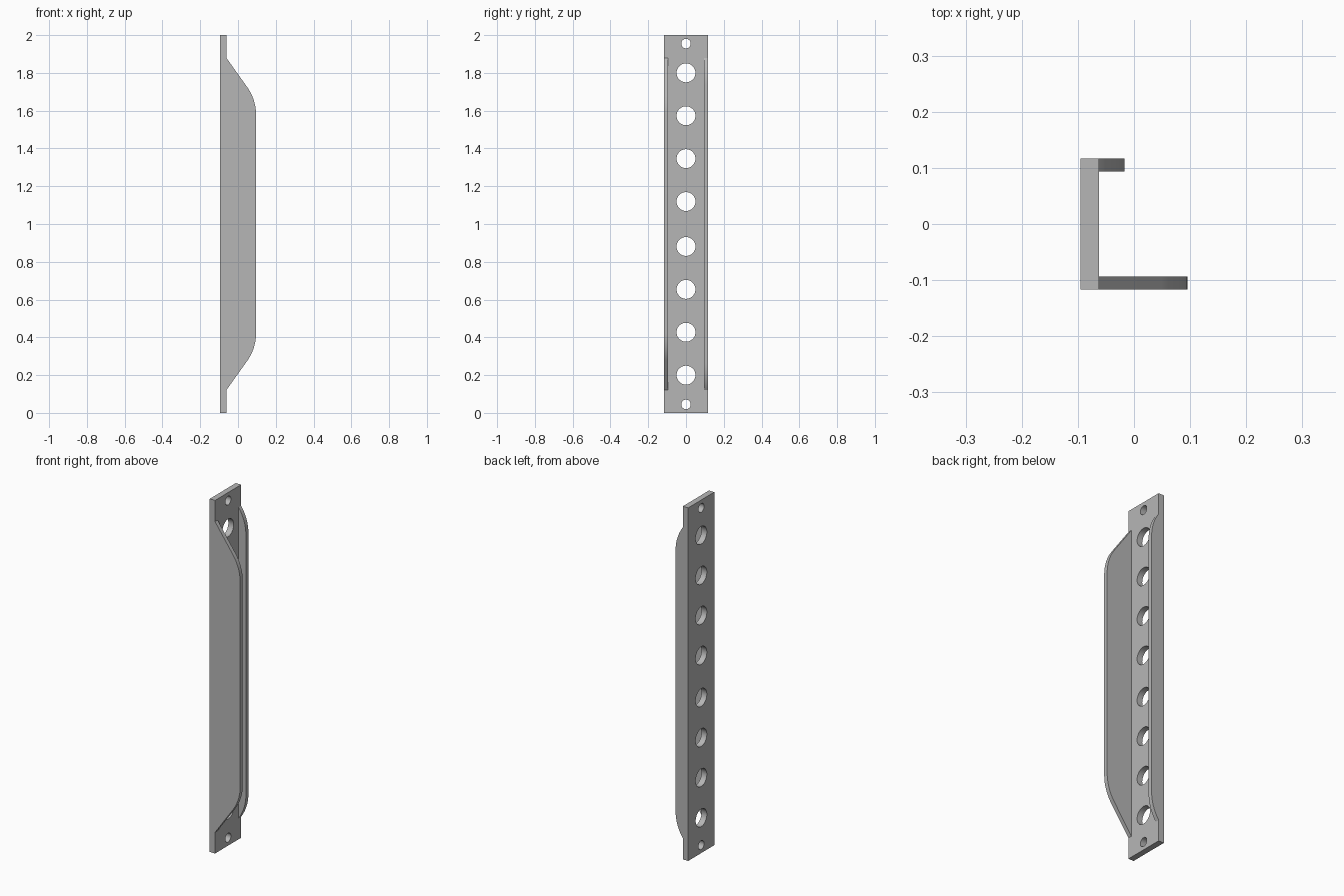
import bpy, bmesh, math
from mathutils import Matrix, Vector

if "Cube" in bpy.data.objects:
    bpy.data.objects.remove(bpy.data.objects["Cube"], do_unlink=True)

LENGTH = 2.0
HALF_W = 0.117          # half width of the bracket in y
BACK, FACE = -0.0955, -0.062   # plate thickness range in x
SHEET = 0.023           # flange thickness
END = 0.12              # bare plate length at each end
BEND_RADIUS = 0.25
SLOPE = Vector((0.58, 0.815)).normalized()   # direction of sloped ends in x, z

steel = bpy.data.materials.new("grey_steel")
steel.use_nodes = True
steel.diffuse_color = (0.47, 0.47, 0.47, 1)
steel.node_tree.nodes["Principled BSDF"].inputs["Base Color"].default_value = (0.47, 0.47, 0.47, 1)


def make_object(name, bm):
    bmesh.ops.recalc_face_normals(bm, faces=bm.faces)
    mesh = bpy.data.meshes.new(name)
    bm.to_mesh(mesh)
    bm.free()
    mesh.materials.append(steel)
    obj = bpy.data.objects.new(name, mesh)
    bpy.context.collection.objects.link(obj)
    return obj


def activate(obj):
    bpy.ops.object.select_all(action='DESELECT')
    obj.select_set(True)
    bpy.context.view_layer.objects.active = obj


def smooth(obj):
    activate(obj)
    bpy.ops.object.shade_smooth_by_angle(angle=math.radians(30))


def flange(name, reach, y):
    """Sheet with sloped, rounded ends, rising from the plate to x = reach."""
    start = Vector((FACE, END))
    corner = start + SLOPE * ((reach - FACE) / SLOPE.x)
    angle = math.atan2(SLOPE.x, SLOPE.y)
    tangent = min(BEND_RADIUS * math.tan(angle / 2), (corner - start).length * 0.999)
    radius = tangent / math.tan(angle / 2)
    centre = Vector((reach - radius, corner.y + tangent))
    steps = 12
    lower = [start]
    for i in range(steps + 1):
        a = -angle * (1 - i / steps)
        lower.append(centre + radius * Vector((math.cos(a), math.sin(a))))
    outline = lower + [Vector((p.x, LENGTH - p.y)) for p in reversed(lower)]
    bm = bmesh.new()
    side = bm.faces.new([bm.verts.new((p.x, y, p.y)) for p in outline])
    grown = bmesh.ops.extrude_face_region(bm, geom=[side])["geom"]
    bmesh.ops.translate(bm, vec=(0, SHEET, 0),
                        verts=[v for v in grown if isinstance(v, bmesh.types.BMVert)])
    smooth(make_object(name, bm))


# Back plate
bm = bmesh.new()
bmesh.ops.create_cube(bm, size=1, matrix=Matrix.Translation(((BACK + FACE) / 2, 0, LENGTH / 2))
                      @ Matrix.Diagonal((FACE - BACK, 2 * HALF_W, LENGTH, 1)))
plate = make_object("back_plate", bm)

# Large holes in two groups of four, and a small screw hole at each end
holes = [(0.045, 0.025)] + [(0.2 + 0.227 * i, 0.05) for i in range(4)]
holes += [(LENGTH - z, r) for z, r in holes]
bm = bmesh.new()
for z, r in holes:
    bmesh.ops.create_cone(bm, cap_ends=True, segments=48, radius1=r, radius2=r, depth=0.2,
                          matrix=Matrix.Translation((BACK, 0, z)) @ Matrix.Rotation(math.pi / 2, 4, 'Y'))
cutter = make_object("hole_cutter", bm)
cutter.hide_render = True
cut = plate.modifiers.new("holes", 'BOOLEAN')
cut.operation = 'DIFFERENCE'
cut.solver = 'EXACT'
cut.object = cutter
activate(plate)
bpy.ops.object.modifier_apply(modifier=cut.name)
bpy.data.objects.remove(cutter, do_unlink=True)
smooth(plate)

# Deep flange at the front, shallow flange at the rear
flange("front_flange", 0.0955, -HALF_W)
flange("rear_flange", -0.0165, HALF_W - SHEET)
